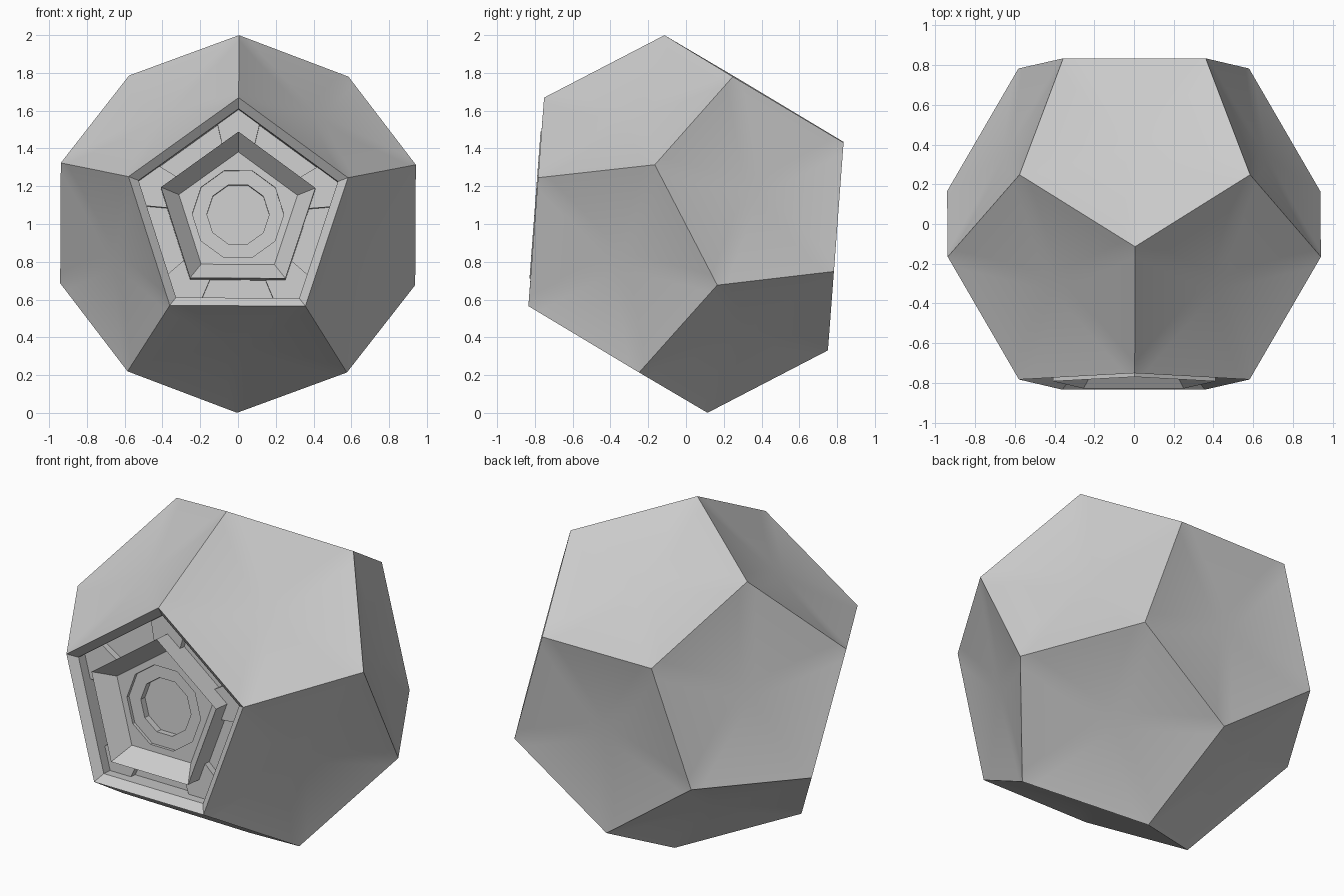
import bpy, bmesh
from math import sin, cos, radians
from mathutils import Matrix, Vector

if "Cube" in bpy.data.objects:
    bpy.data.objects.remove(bpy.data.objects["Cube"])

R = 1.006                      # dodecahedron circumradius
FACE_Z = 0.7947 * R            # distance of each face from the centre
FACE_R = 0.6071 * R            # circumradius of each pentagon face
DISH = 0.03                    # how far the middle of each face sinks in
# local frame: +Z out of the open face, +Y up
PLACE = (Matrix.Translation((0, 0, 1)) @ Matrix.Rotation(radians(0.3), 4, 'Y')
         @ Matrix.Rotation(radians(90 - 4.3), 4, 'X'))


def finish(name, bm, recalc=True):
    if recalc:
        bmesh.ops.recalc_face_normals(bm, faces=bm.faces)
    bm.transform(PLACE)
    me = bpy.data.meshes.new(name)
    bm.to_mesh(me)
    bm.free()
    ob = bpy.data.objects.new(name, me)
    bpy.context.collection.objects.link(ob)
    return ob


def polar(r, deg, z):
    return Vector((r * cos(radians(deg)), r * sin(radians(deg)), z))


def pent(r, depth, split=False):
    pts = [polar(r, 90 + 72 * k, FACE_Z - depth) for k in range(5)]
    if not split:
        return pts
    return [q for k in range(5) for q in (pts[k], (pts[k] + pts[(k + 1) % 5]) / 2)]


def deca(r, depth):
    return [polar(r, 108 + 36 * k, FACE_Z - depth) for k in range(10)]


def loft(name, rings, cap=False):
    # rings run from outside to inside, so faces point outwards
    bm = bmesh.new()
    vs = [[bm.verts.new(p) for p in ring] for ring in rings]
    for a, b in zip(vs, vs[1:]):
        n = len(a)
        for i in range(n):
            j = (i + 1) % n
            bm.faces.new((a[i], a[j], b[j], b[i]))
    if cap:
        bm.faces.new(vs[-1])
    return finish(name, bm, recalc=False)


# Dodecahedron shell with the front face left open, other faces softly dished
bm = bmesh.new()
for k in range(5):
    a = 90 + 72 * k
    for r, z in ((FACE_R, FACE_Z), (0.98225 * R, 0.1876 * R)):
        p = polar(r, a, z)
        bm.verts.new(p)
        bm.verts.new(-p)
bmesh.ops.convex_hull(bm, input=bm.verts)
bmesh.ops.dissolve_limit(bm, angle_limit=radians(5), verts=bm.verts, edges=bm.edges)
bmesh.ops.recalc_face_normals(bm, faces=bm.faces)
front = [f for f in bm.faces if f.normal.z > 0.99]
bmesh.ops.delete(bm, geom=front, context='FACES_ONLY')
bmesh.ops.poke(bm, faces=bm.faces[:])
bmesh.ops.subdivide_edges(bm, edges=bm.edges[:], cuts=11, use_grid_fill=True)
normals = {}
for v in bm.verts:
    n = v.link_faces[0].normal
    if all(f.normal.dot(n) > 0.99 for f in v.link_faces) and not v.is_boundary:
        normals[v] = n.copy()
side_dirs = {}
for v, n in normals.items():
    key = tuple(round(c, 2) for c in n)
    side_dirs.setdefault(key, []).append((v, n))
for group in side_dirs.values():
    n = group[0][1]
    reach = max((v.co - n * FACE_Z).length for v, _ in group) * 12 / 11
    for v, _ in group:
        t = (v.co - n * FACE_Z).length / FACE_R
        # distance to the pentagon border drives the sink depth
        others = {k: g[0][1] for k, g in side_dirs.items()}
        d = min([FACE_Z - v.co.dot(m) for m in others.values() if m.dot(n) < 0.99]
                + [FACE_Z - v.co.z]) / 0.8944
        s = 1 - min(1, d / (FACE_R * 0.809))
        v.co -= n * DISH * (1 - s * s)
shell = finish("outer_shell", bm, recalc=False)
bpy.context.view_layer.objects.active = shell
shell.select_set(True)
bpy.ops.object.shade_smooth_by_angle(angle=radians(30))

# Bevelled lip, channel and the sharp-crested inner ring
loft("rim_and_channel", [pent(FACE_R, 0), pent(0.555, 0.04), pent(0.555, 0.14),
                         pent(0.43, 0.14), pent(0.43, -0.005)])
loft("funnel_wall", [pent(0.43, -0.005), pent(0.33, 0.10)])

# Dished centre with a ten-sided stepped socket
loft("socket_floor", [pent(0.33, 0.10, True), deca(0.242, 0.10)])
loft("socket", [deca(0.242, 0.10), deca(0.242, 0.12), deca(0.165, 0.12),
                deca(0.165, 0.16)], cap=True)

# Raised blocks in the five channel corners
outer, inner = pent(0.555, 0.10), pent(0.43, 0.10)
for k in range(5):
    def corner(ring):
        c = ring[k]
        return [c.lerp(ring[k - 1], 0.21), c, c.lerp(ring[(k + 1) % 5], 0.21)]
    outline = corner(outer) + corner(inner)[::-1]
    bm = bmesh.new()
    top = bm.faces.new([bm.verts.new(p) for p in outline])
    ext = bmesh.ops.extrude_face_region(bm, geom=[top])
    bmesh.ops.translate(bm, vec=(0, 0, -0.04),
                        verts=[g for g in ext["geom"] if isinstance(g, bmesh.types.BMVert)])
    finish(f"channel_corner_{k + 1}", bm)
